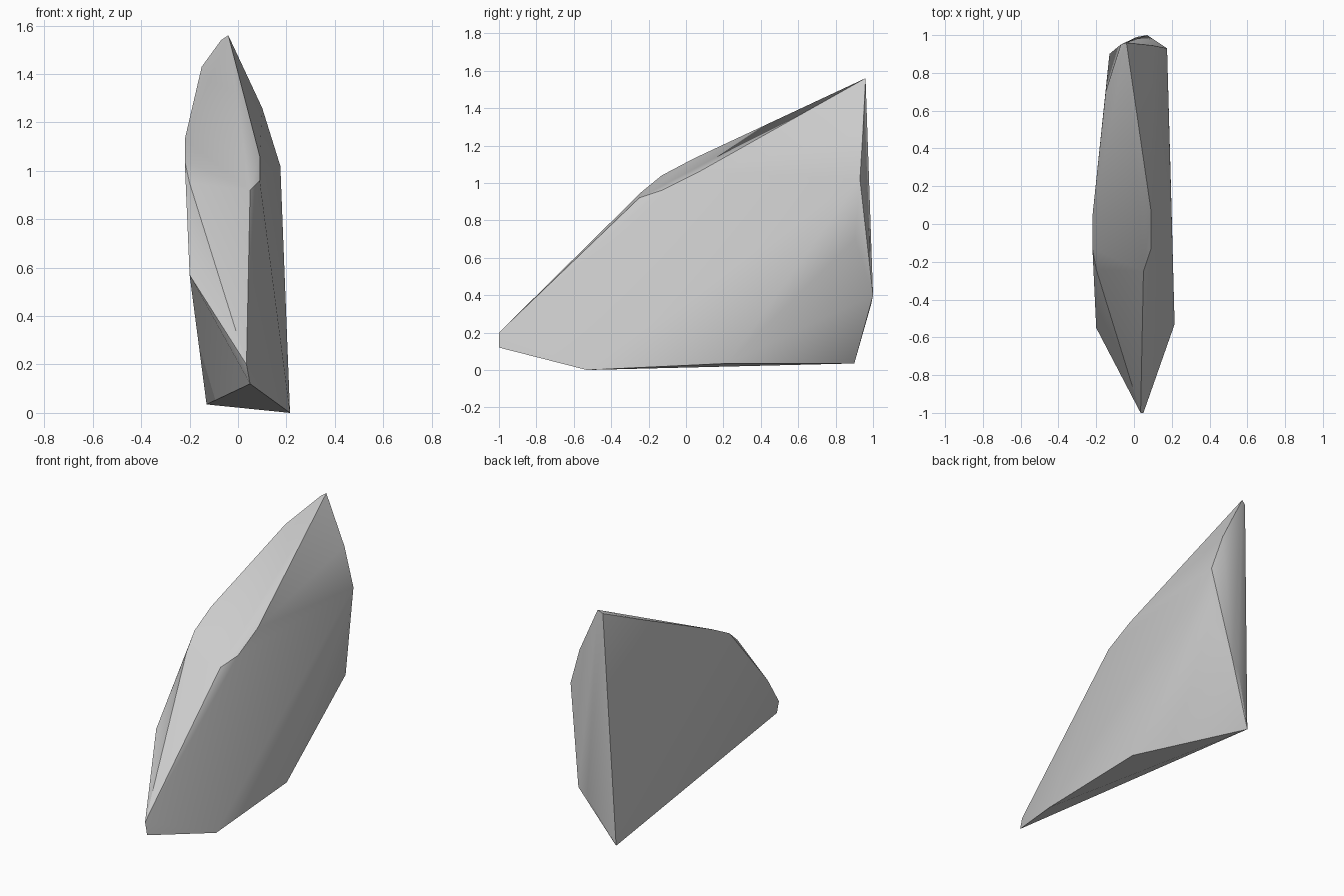
import bpy
import bmesh
import math

# Remove the default object
default_cube = bpy.data.objects.get("Cube")
if default_cube:
    bpy.data.objects.remove(default_cube, do_unlink=True)


def make_material(name, colour):
    """One flat colour, shown in the viewport and in a render."""
    material = bpy.data.materials.new(name)
    material.use_nodes = True
    material.diffuse_color = colour
    shader = material.node_tree.nodes["Principled BSDF"]
    shader.inputs["Base Color"].default_value = colour
    shader.inputs["Roughness"].default_value = 0.9
    return material


def make_hull(name, outlines, material):
    """Wrap the chipped outlines of a stone in a convex skin."""
    mesh = bpy.data.meshes.new(name)
    bm = bmesh.new()
    for outline in outlines:
        for corner in outline:
            bm.verts.new(corner)
    hull = bmesh.ops.convex_hull(bm, input=bm.verts)
    unused = set(hull["geom_interior"]) | set(hull["geom_unused"])
    loose = [item for item in unused if isinstance(item, bmesh.types.BMVert)]
    bmesh.ops.delete(bm, geom=loose, context="VERTS")
    bmesh.ops.recalc_face_normals(bm, faces=bm.faces)
    bm.to_mesh(mesh)
    bm.free()
    mesh.materials.append(material)
    stone = bpy.data.objects.new(name, mesh)
    bpy.context.collection.objects.link(stone)
    return stone


# Blunt nose at the front and the pointed peak at the back
nose = [(.05, -1, .12), (.035, -1, .2)]
peak = [(-.04, .96, 1.56), (-.07, .95, 1.54)]

# Left and right edges of the sloping top
top_edge_low = [(-.2, -.55, .57), (-.2, -.24, .95), (-.22, -.13, 1.04),
                (-.22, .04, 1.13), (-.15, .7, 1.43)]
top_edge_high = [(.05, -.25, .92), (.09, -.13, .96), (.09, .07, 1.06)]

# Base corners
base = [(.215, -.53, 0), (.195, .22, .035), (-.13, .9, .035)]

# Chipped edge down the back
back_edge = [(.1, .945, 1.26), (.175, .93, 1.02), (.145, .905, .7),
             (.07, 1, .4), (.015, .99, .35)]

stone_grey = make_material("stone grey", (.6, .6, .6, 1))
shard = make_hull("stone_shard",
                  [nose, peak, top_edge_low, top_edge_high, base, back_edge],
                  stone_grey)

# Soft shallow bends, crisp broken edges
bpy.ops.object.select_all(action="DESELECT")
shard.select_set(True)
bpy.context.view_layer.objects.active = shard
bpy.ops.object.shade_smooth_by_angle(angle=math.radians(30))
